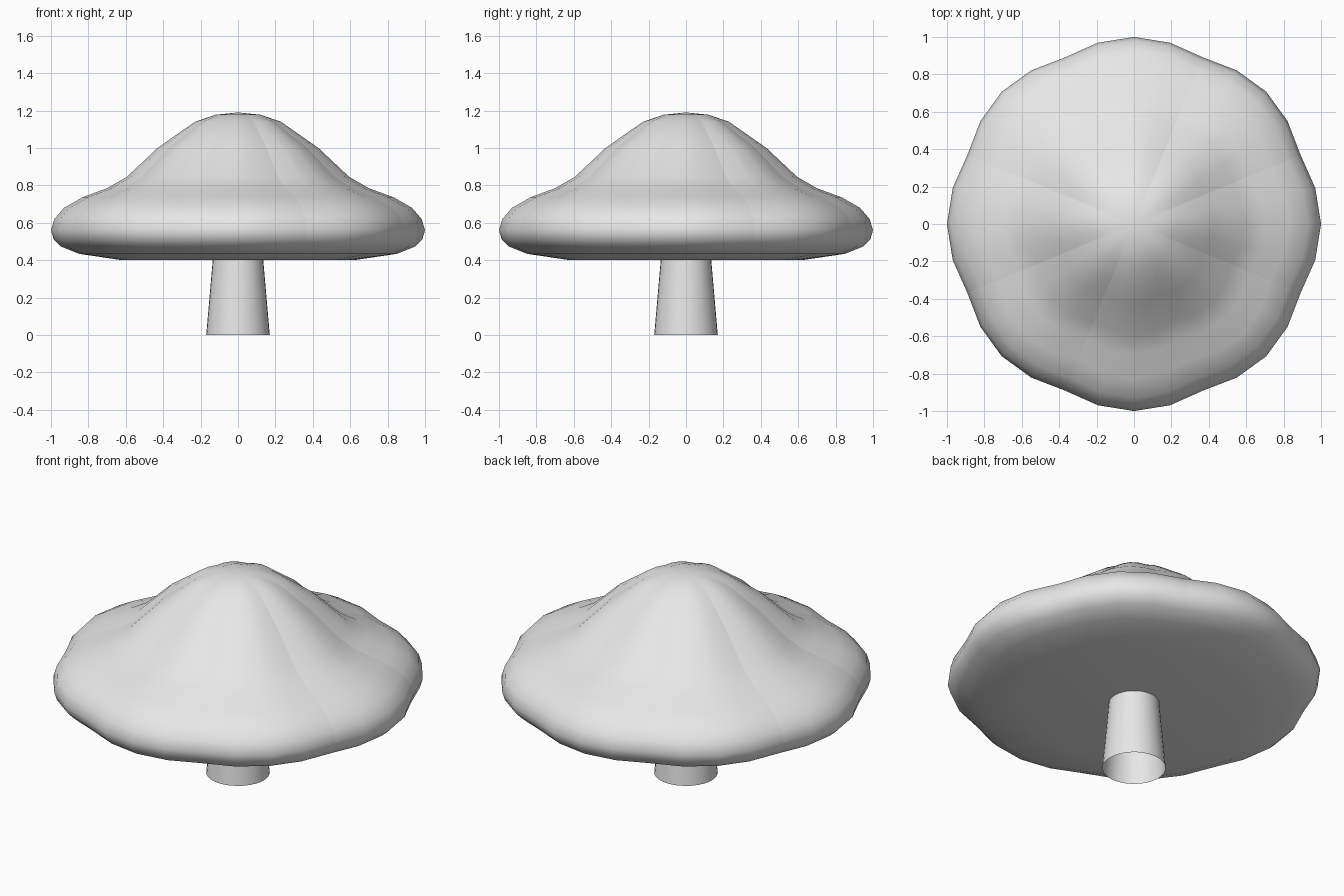
import bpy
import bmesh
from math import sin, cos, pi

cube = bpy.data.objects.get("Cube")
if cube:
    bpy.data.objects.remove(cube, do_unlink=True)

grey = bpy.data.materials.new("pale grey")
grey.use_nodes = True
grey.diffuse_color = (0.8, 0.8, 0.8, 1)
grey.node_tree.nodes["Principled BSDF"].inputs["Base Color"].default_value = (0.8, 0.8, 0.8, 1)

SEGMENTS = 32


def lathe(name, profile, lobed=False, bottom_z=None, top_z=None):
    """Spin (radius, height, crease depth) rings; every fourth column is a crease."""
    bm = bmesh.new()
    rings = []
    for radius, z, depth in profile:
        ring = []
        for i in range(SEGMENTS):
            dip = (0, 0.33, 1, 0.33)[i % 4] * depth
            r, a = radius * (1 - dip), 2 * pi * i / SEGMENTS
            ring.append(bm.verts.new((r * cos(a), r * sin(a), z)))
        rings.append(ring)
    for low, high in zip(rings, rings[1:]):
        for i in range(SEGMENTS):
            j = (i + 1) % SEGMENTS
            bm.faces.new((low[i], low[j], high[j], high[i]))
        if lobed:
            for i in range(2, SEGMENTS, 4):
                bm.edges.get((low[i], high[i])).smooth = False
    # Close the ends with fans where wanted
    for ring, z in ((rings[0][::-1], bottom_z), (rings[-1], top_z)):
        if z is not None:
            tip = bm.verts.new((0, 0, z))
            for i in range(SEGMENTS):
                bm.faces.new((ring[i], ring[(i + 1) % SEGMENTS], tip))
    for face in bm.faces:
        face.smooth = True
    mesh = bpy.data.meshes.new(name)
    bm.to_mesh(mesh)
    bm.free()
    mesh.materials.append(grey)
    obj = bpy.data.objects.new(name, mesh)
    bpy.context.collection.objects.link(obj)
    return obj


# Cap: flat underside, rounded lobed rim, ledge and dome
cap_profile = [
    (0.62, 0.40, 0), (0.85, 0.434, 0.02), (0.945, 0.472, 0.032),
    (0.985, 0.51, 0.036), (1.0, 0.56, 0.036), (0.982, 0.62, 0.038),
    (0.93, 0.68, 0.042), (0.83, 0.737, 0.05), (0.70, 0.785, 0.055),
    (0.595, 0.845, 0.06), (0.43, 1.0, 0.065), (0.33, 1.07, 0.07),
    (0.23, 1.14, 0.07), (0.12, 1.178, 0.05),
]
lathe("cap", cap_profile, lobed=True, bottom_z=0.40, top_z=1.19)

# Stem: tapered tube, open at the foot
lathe("stem", [(0.17, 0, 0), (0.135, 0.40, 0)])
